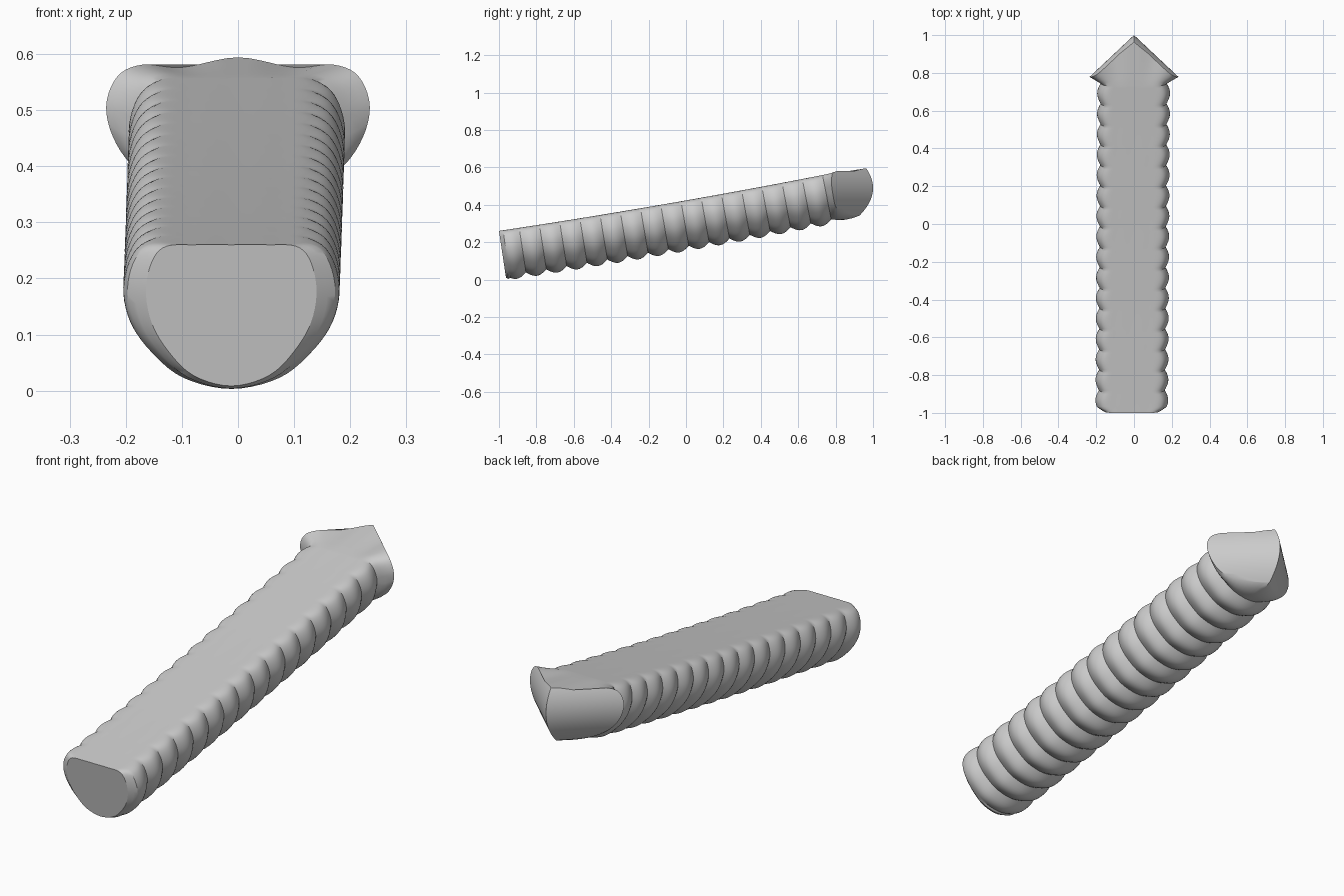
import bpy, bmesh, math
from mathutils import Vector

if "Cube" in bpy.data.objects:
    bpy.data.objects.remove(bpy.data.objects["Cube"])

RIBS, STEPS, SUB = 16, 10, 5
LENGTH = 1.73

# Half cross-sections: (half width, depth below the top face)
BODY = [(0, 0), (.08, 0), (.145, .003), (.176, .03), (.19, .085),
        (.178, .145), (.142, .198), (.085, .245), (0, .265)]
HEAD = [(0, -.014), (.1, .004), (.17, -.001), (.215, .02), (.235, .075),
        (.217, .14), (.17, .195), (.09, .228), (0, .238)]


def outline(half):
    """Smooth closed loop through a mirrored half section."""
    pts = [Vector(p) for p in half]
    pts += [Vector((-x, d)) for x, d in half[-2:0:-1]]
    n, out = len(pts), []
    for i in range(n):
        a, b, c, e = (pts[(i + k) % n] for k in (-1, 0, 1, 2))
        for j in range(SUB):
            t = j / SUB
            out.append(.5 * (2 * b + (c - a) * t + (2 * a - 5 * b + 4 * c - e) * t * t
                             + (3 * b - a - 3 * c + e) * t ** 3))
    return out


def body_ring(t, sx=1, sd=1):
    """Section at distance t from the front, square to the sloping top."""
    slope = .15 + .026 * t
    down = Vector((0, slope, -1)).normalized()
    top = Vector((-.012 * (1 - t / 2), t - 1, .26 + .15 * t + .013 * t * t))
    return [top + Vector((p.x * sx, 0, 0)) + down * (p.y * sd) for p in body_loop]


def head_point(x, z):
    """Point on the two curved faces that meet at the pointed end."""
    return Vector((x, 1 - .94 * abs(x) - 3.3 * (z - .49) ** 2, z))


body_loop, head_loop = outline(BODY), outline(HEAD)

# Chamfered front, then the scalloped ribs
rings = [body_ring(0, .8, .96), body_ring(.012, .9, .985)]
for i in range(2, RIBS * STEPS + 1):
    u = i / STEPS
    s = 1 - .1 * (1 - abs(math.sin(math.pi * u)))
    rings.append(body_ring(LENGTH * u / RIBS, .015 + s, .01 + s))

# Flared head
last = rings[-1]
rim = [head_point(p.x, .58 - p.y) for p in head_loop]
for t in (.25, .5, .75):
    rings.append([a.lerp(b, t) + Vector((0, 0, -.012 * math.sin(math.pi * t)
                  if p.y > .1 else 0)) for a, b, p in zip(last, rim, head_loop)])
rings.append(rim)
# Head end faces, closed towards the ridge
for k in (.75, .5, .25):
    rings.append([head_point(p.x * k, .58 - p.y) for p in head_loop])

bm = bmesh.new()
rows = [[bm.verts.new(p) for p in r] for r in rings]
n = len(body_loop)
for a, b in zip(rows, rows[1:]):
    for i in range(n):
        j = (i + 1) % n
        bm.faces.new((a[i], a[j], b[j], b[i]))
bm.faces.new(rows[0])
# Last strip joins left and right halves through the ridge line
ridge = [bm.verts.new(head_point(0, .58 - head_loop[i].y)) for i in range(n // 2 + 1)]
for i in range(n // 2):
    r = rows[-1]
    bm.faces.new((r[i], r[i + 1], ridge[i + 1], ridge[i]))
    bm.faces.new((r[(n - i) % n], r[n - i - 1], ridge[i + 1], ridge[i]))
bmesh.ops.remove_doubles(bm, verts=bm.verts, dist=1e-5)
bmesh.ops.recalc_face_normals(bm, faces=bm.faces)

mesh = bpy.data.meshes.new("ribbed_body")
bm.to_mesh(mesh)
bm.free()
obj = bpy.data.objects.new("ribbed_body", mesh)
bpy.context.collection.objects.link(obj)
bpy.context.view_layer.objects.active = obj
obj.select_set(True)
bpy.ops.object.shade_smooth_by_angle(angle=math.radians(32))
